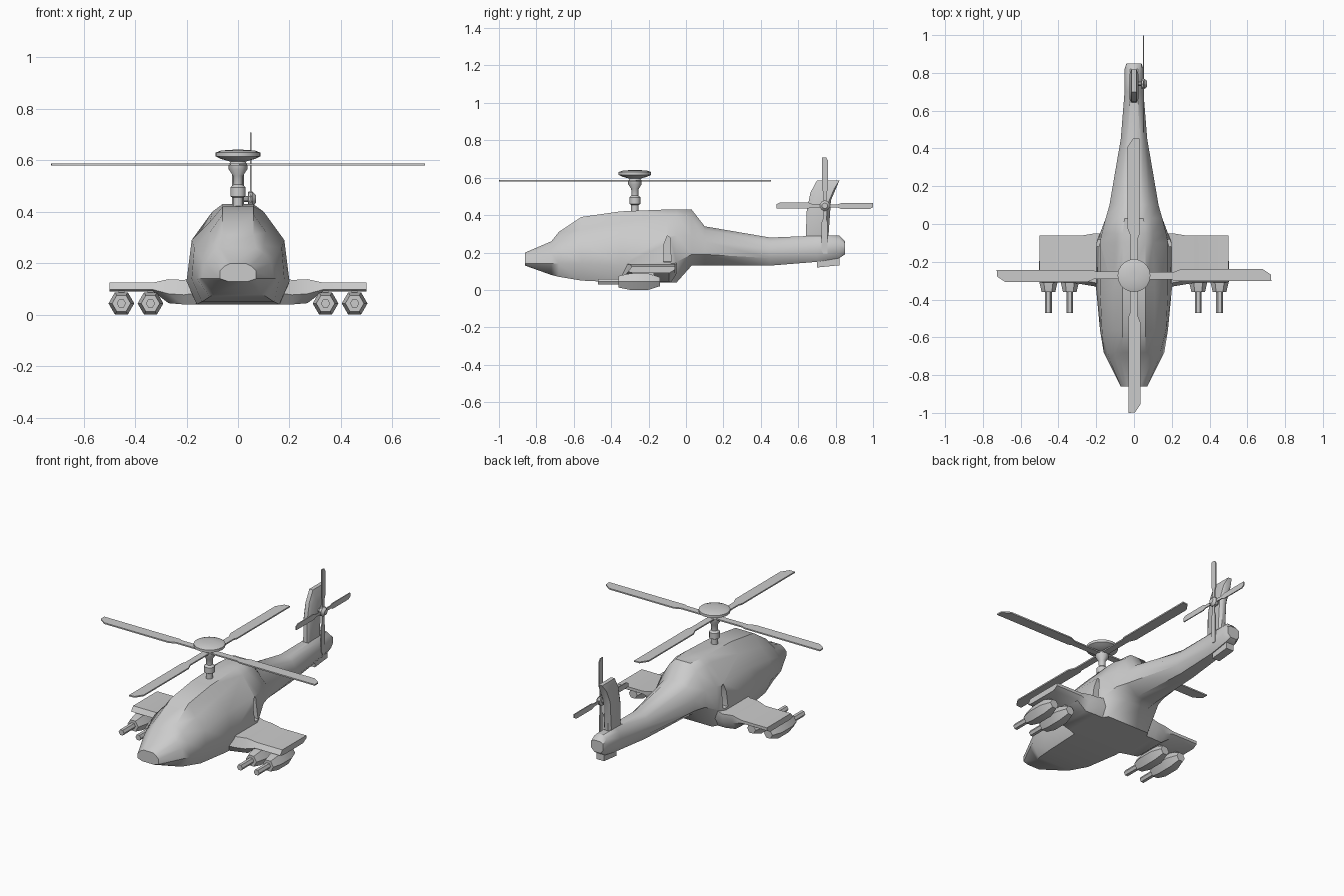
import bpy
import bmesh
import math
from mathutils import Matrix, Vector

if "Cube" in bpy.data.objects:
    bpy.data.objects.remove(bpy.data.objects["Cube"], do_unlink=True)

GREY = (0.6, 0.6, 0.6, 1.0)
paint = bpy.data.materials.new("plain_grey")
paint.use_nodes = True
paint.diffuse_color = GREY
paint.node_tree.nodes["Principled BSDF"].inputs["Base Color"].default_value = GREY


def loft(name, rings, mirror=False, cutter=None, angle=35):
    """Skin closed rings of equal length, cap both ends and finish the part."""
    bm = bmesh.new()
    loops = [[bm.verts.new(point) for point in ring] for ring in rings]
    for first, second in zip(loops, loops[1:]):
        count = len(first)
        for i in range(count):
            j = (i + 1) % count
            bm.faces.new((first[i], first[j], second[j], second[i]))
    bm.faces.new(loops[0])
    bm.faces.new(loops[-1])
    bmesh.ops.recalc_face_normals(bm, faces=bm.faces)
    mesh = bpy.data.meshes.new(name)
    bm.to_mesh(mesh)
    bm.free()
    obj = bpy.data.objects.new(name, mesh)
    bpy.context.collection.objects.link(obj)
    mesh.materials.append(paint)
    bpy.ops.object.select_all(action="DESELECT")
    obj.select_set(True)
    bpy.context.view_layer.objects.active = obj
    if mirror:
        modifier = obj.modifiers.new("mirror", "MIRROR")
        modifier.use_mirror_merge = False
        bpy.ops.object.modifier_apply(modifier=modifier.name)
    if cutter:
        modifier = obj.modifiers.new("slot", "BOOLEAN")
        modifier.object = cutter
        modifier.operation = "DIFFERENCE"
        modifier.solver = "EXACT"
        bpy.ops.object.modifier_apply(modifier=modifier.name)
        bpy.data.objects.remove(cutter, do_unlink=True)
    bpy.ops.object.shade_smooth_by_angle(angle=math.radians(angle))
    return obj


def lathe(name, profile, sides, centre, axis="Z", **options):
    """Turn (distance, radius) pairs around an axis through the centre."""
    turn = {"Z": Matrix.Identity(3),
            "Y": Matrix.Rotation(-math.pi / 2, 3, "X"),
            "X": Matrix.Rotation(math.pi / 2, 3, "Y")}[axis]
    rings = []
    for along, radius in profile:
        ring = []
        for i in range(sides):
            a = math.tau * i / sides
            spot = Vector((radius * math.cos(a), radius * math.sin(a), along))
            ring.append(Vector(centre) + turn @ spot)
        rings.append(ring)
    return loft(name, rings, **options)


def side_plate(name, outline, left, right, **options):
    """Extrude a (y, z) outline across x."""
    rings = [[(x, y, z) for y, z in outline] for x in (left, right)]
    return loft(name, rings, **options)


# Exhaust slot cutter, both sides
slot = side_plate("slot_cutter",
                  [(-.12, .15), (-.12, .24), (-.1, .29), (-.085, .28), (-.08, .15)],
                  .15, .3, mirror=True)
slot.hide_render = True

# Fuselage stations in hundredths:
# y, roof height and half-width, then width and height of shoulder, ledge, sill, keel
stations = [
    (-86, 20, 3, 5, 19, 7, 17, 7, 14, 4, 13),
    (-72, 26, 7, 10, 24, 13, 20, 14, 14, 9, 8),
    (-68, 31, 6, 10, 27, 14, 22, 16, 14, 11, 7),
    (-56, 39, 6, 11, 32, 17, 26, 18, 14, 14, 5),
    (-35, 42, 6, 11, 36, 18, 29, 20, 13, 16, 4),
    (-10, 43, 6, 10, 40, 18, 29, 20, 13, 17, 4),
    (-5, 43, 6, 10, 40, 17, 29, 18, 15, 14, 4),
    (3, 43, 5, 9, 39, 15, 29, 15, 19, 7, 13),
    (10, 34, 4, 8, 32, 13, 26, 13, 19, 6, 13),
    (45, 28, 3, 5, 26, 7, 22, 7, 17, 4, 13),
    (70, 29, 2, 4, 27, 5, 23, 5, 18, 3, 15),
    (82, 29, 2, 4, 27, 5, 24, 5, 20, 3, 17),
    (85, 26, 2, 4, 25, 4, 23, 4, 21, 2, 19),
]
rings = []
for y, roof, roof_width, *rest in stations:
    half = [(roof_width, roof)] + list(zip(rest[::2], rest[1::2]))
    section = half + [(-w, z) for w, z in reversed(half)]
    rings.append([Vector((w, y, z)) / 100 for w, z in section])
loft("fuselage", rings, cutter=slot, angle=40)

# Stub wings: x, top, bottom, leading edge, trailing edge
wing = []
for x, top, bottom, front, back in [(.12, .16, .04, -.36, -.05),
                                    (.21, .135, .04, -.33, -.05),
                                    (.27, .138, .045, -.32, -.06),
                                    (.33, .125, .09, -.31, -.06),
                                    (.5, .125, .09, -.31, -.06)]:
    middle = (top + bottom) / 2
    wing.append([(x, front, middle - .01), (x, front + .02, top), (x, back, top),
                 (x, back, middle), (x, back - .03, bottom), (x, front + .03, bottom)])
loft("stub_wings", wing, mirror=True)

# Hexagonal weapon pods with slim barrels
pod = [(-.47, .01), (-.47, .018), (-.36, .018), (-.36, .036), (-.3, .05),
       (-.2, .05), (-.14, .028)]
for label, x in (("inner", .34), ("outer", .453)):
    lathe(label + "_pods", pod, 6, (x, 0, .044), "Y", mirror=True)
    side_plate(label + "_pylons", [(-.29, .08), (-.29, .1), (-.17, .1), (-.17, .08)],
               x - .012, x + .012, mirror=True)

# Main rotor mast and domed hub
HUB_Y = -.273
lathe("rotor_mast", [(.41, .02), (.455, .02), (.46, .03), (.495, .03), (.505, .018),
                     (.54, .02), (.565, .036), (.585, .036), (.605, .02)],
      12, (0, HUB_Y, 0))
lathe("rotor_hub", [(.595, .03), (.605, .065), (.615, .087), (.63, .087),
                    (.638, .065), (.641, .02)], 20, (0, HUB_Y, 0))

# Main rotor blades, clipped at the tip
blade = [(0, -.022), (.2, -.022), (.22, -.03), (.727, -.03), (.725, .005),
         (.68, .035), (.25, .035), (.21, .018), (0, .018)]
for i in range(4):
    turn = Matrix.Rotation(i * math.pi / 2, 3, "Z")
    loft("main_blade_" + str(i + 1),
         [[turn @ Vector((u, v, z)) + Vector((0, HUB_Y, 0)) for u, v in blade]
          for z in (.579, .587)])

# Tail fin tapering toward its edges
fin = [(.64, .26), (.645, .42), (.665, .52), (.7, .585), (.82, .585), (.775, .48), (.76, .26)]
core = Vector((.715, .42))
rings = []
for x, size in ((-.024, .75), (-.012, 1), (.012, 1), (.024, .75)):
    rings.append([])
    for point in fin:
        y, z = core + (Vector(point) - core) * size
        rings[-1].append((x, y, max(z, .26) if size == 1 else z))
loft("tail_fin", rings)
side_plate("lower_tail_fin", [(.7, .12), (.7, .19), (.82, .2), (.82, .132)], -.025, .025)

# Tail rotor on the left side
tail_centre = Vector((.05, .742, .45))
lathe("tail_rotor_hub", [(-.04, .012), (-.012, .012), (-.01, .028), (.006, .028), (.02, .015)],
      10, tail_centre, "X")
tail_blade = [(.01, -.009), (.07, -.01), (.09, -.018), (.24, -.018), (.257, -.008),
              (.257, .015), (.09, .015), (.07, .008), (.01, .008)]
for i in range(4):
    turn = Matrix.Rotation(i * math.pi / 2, 3, "X")
    loft("tail_blade_" + str(i + 1),
         [[turn @ Vector((x, u, v)) + tail_centre for u, v in tail_blade]
          for x in (-.003, .003)])
